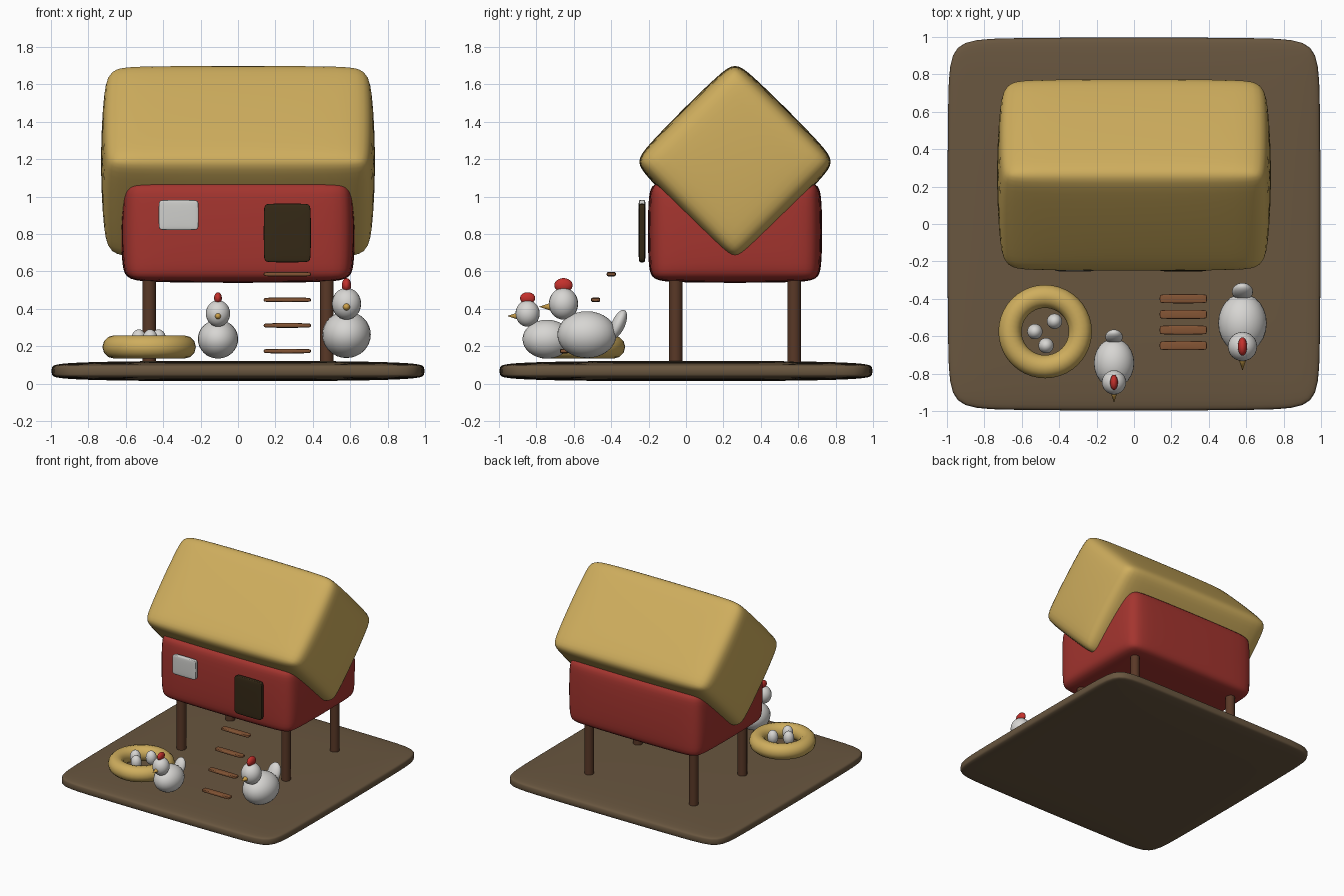
import bpy, bmesh, math
from mathutils import Matrix, Vector

if "Cube" in bpy.data.objects:
    bpy.data.objects.remove(bpy.data.objects["Cube"])


def material(name, rgb):
    m = bpy.data.materials.new(name)
    m.diffuse_color = (*rgb, 1)
    m.use_nodes = True
    m.node_tree.nodes["Principled BSDF"].inputs["Base Color"].default_value = m.diffuse_color
    return m


EARTH = material("earth_brown", (0.14, 0.093, 0.05))
STRAW = material("straw_yellow", (0.62, 0.42, 0.11))
BARN = material("barn_red", (0.37, 0.035, 0.028))
COMB = material("comb_red", (0.55, 0.03, 0.025))
WHITE = material("feather_white", (0.68, 0.67, 0.65))
DOOR = material("dark_wood", (0.035, 0.022, 0.008))
POST = material("post_brown", (0.10, 0.04, 0.02))
STEP = material("step_brown", (0.23, 0.09, 0.035))
PANE = material("pane_grey", (0.62, 0.62, 0.60))
BEAK = material("beak_gold", (0.62, 0.36, 0.07))


def finish(name, bm, mat, matrix, subsurf=0):
    mesh = bpy.data.meshes.new(name)
    bm.transform(matrix)
    bmesh.ops.recalc_face_normals(bm, faces=bm.faces[:])
    bm.to_mesh(mesh)
    bm.free()
    mesh.materials.append(mat)
    for p in mesh.polygons:
        p.use_smooth = True
    ob = bpy.data.objects.new(name, mesh)
    bpy.context.collection.objects.link(ob)
    if subsurf:
        mod = ob.modifiers.new("soften", 'SUBSURF')
        mod.levels = mod.render_levels = subsurf
    return ob


def soft_box(name, lo, hi, mat, bevel, stretch=False, tilt=0):
    """Pillow-edged box; stretch scales the bevel along with the box."""
    lo, hi = Vector(lo), Vector(hi)
    scale = Matrix.Diagonal((*(hi - lo), 1))
    bm = bmesh.new()
    bmesh.ops.create_cube(bm, size=1)
    if not stretch:
        bm.transform(scale)
    bmesh.ops.bevel(bm, geom=bm.edges[:], offset=bevel, segments=1,
                    profile=0.5, affect='EDGES')
    place = Matrix.Translation((lo + hi) / 2) @ Matrix.Rotation(tilt, 4, 'X')
    return finish(name, bm, mat, place @ scale if stretch else place, 3)


def ellipsoid(name, loc, radii, mat, tilt=0):
    bm = bmesh.new()
    bmesh.ops.create_uvsphere(bm, u_segments=24, v_segments=16, radius=1)
    return finish(name, bm, mat, Matrix.Translation(loc)
                  @ Matrix.Rotation(tilt, 4, 'X') @ Matrix.Diagonal((*radii, 1)))


def cone(name, loc, r1, r2, depth, mat, tilt=0, sides=16):
    bm = bmesh.new()
    bmesh.ops.create_cone(bm, cap_ends=True, segments=sides,
                          radius1=r1, radius2=r2, depth=depth)
    ob = finish(name, bm, mat, Matrix.Translation(loc) @ Matrix.Rotation(tilt, 4, 'X'))
    bpy.ops.object.select_all(action='DESELECT')
    ob.select_set(True)
    bpy.context.view_layer.objects.active = ob
    bpy.ops.object.shade_smooth_by_angle(angle=math.radians(40))
    return ob


def ring(name, loc, major, minor, mat, n=40, m=12):
    bm = bmesh.new()
    start = []
    for j in range(m):
        a = 2 * math.pi * j / m
        start.append(bm.verts.new((major + minor * math.cos(a), 0, minor * math.sin(a))))
    edges = [bm.edges.new((start[j], start[(j + 1) % m])) for j in range(m)]
    bmesh.ops.spin(bm, geom=start + edges, axis=(0, 0, 1), cent=(0, 0, 0),
                   angle=2 * math.pi, steps=n)
    bmesh.ops.remove_doubles(bm, verts=bm.verts[:], dist=1e-4)
    return finish(name, bm, mat, Matrix.Translation(loc))


# Yard and coop
soft_box("ground", (-1, -1, 0.01), (1, 1, 0.125), EARTH, 0.035)
soft_box("coop_body", (-0.63, -0.208, 0.537), (0.63, 0.732, 1.09), BARN, 0.05, True)
soft_box("roof", (-0.738, 0.262 - 0.397, 1.187 - 0.397),
         (0.738, 0.262 + 0.397, 1.187 + 0.397), STRAW, 0.05, True, math.pi / 4)
soft_box("door", (0.137, -0.255, 0.648), (0.39, -0.215, 0.963), DOOR, 0.007)
soft_box("window", (-0.425, -0.255, 0.82), (-0.21, -0.215, 0.983), PANE, 0.007)

# Stilts
for x in (-0.475, 0.475):
    for y in (-0.055, 0.578):
        cone("stilt", (x, y, 0.34), 0.036, 0.036, 0.5, POST)

# Ladder rungs rising to the door
for i in range(4):
    y, z = -0.65 + i * 0.0835, 0.174 + i * 0.137
    soft_box("rung", (0.137, y - 0.025, z - 0.013), (0.39, y + 0.025, z + 0.013), STEP, 0.006)

# Nest with eggs
ring("nest", (-0.475, -0.575, 0.196), 0.188, 0.062, STRAW)
for x, y in ((-0.53, -0.575), (-0.425, -0.52), (-0.47, -0.65)):
    ellipsoid("egg", (x, y, 0.235), (0.041, 0.041, 0.055), WHITE)


def hen(x, y, s):
    def at(dy, dz):
        return (x, y + dy * s, 0.12 + dz * s)

    def r(*radii):
        return [v * s for v in radii]
    ellipsoid("hen_body", at(0, 0.142), r(0.13, 0.158, 0.125), WHITE)
    ellipsoid("hen_head", at(-0.125, 0.307), r(0.078, 0.078, 0.085), WHITE)
    ellipsoid("hen_tail", at(0.168, 0.197), r(0.056, 0.036, 0.083), WHITE, math.radians(-24))
    ellipsoid("hen_comb", at(-0.125, 0.406), r(0.025, 0.049, 0.038), COMB)
    cone("hen_beak", at(-0.225, 0.291), 0.02 * s, 0, 0.06 * s, BEAK, math.pi / 2, 12)


hen(0.58, -0.53, 1.0)
hen(-0.107, -0.743, 0.83)
